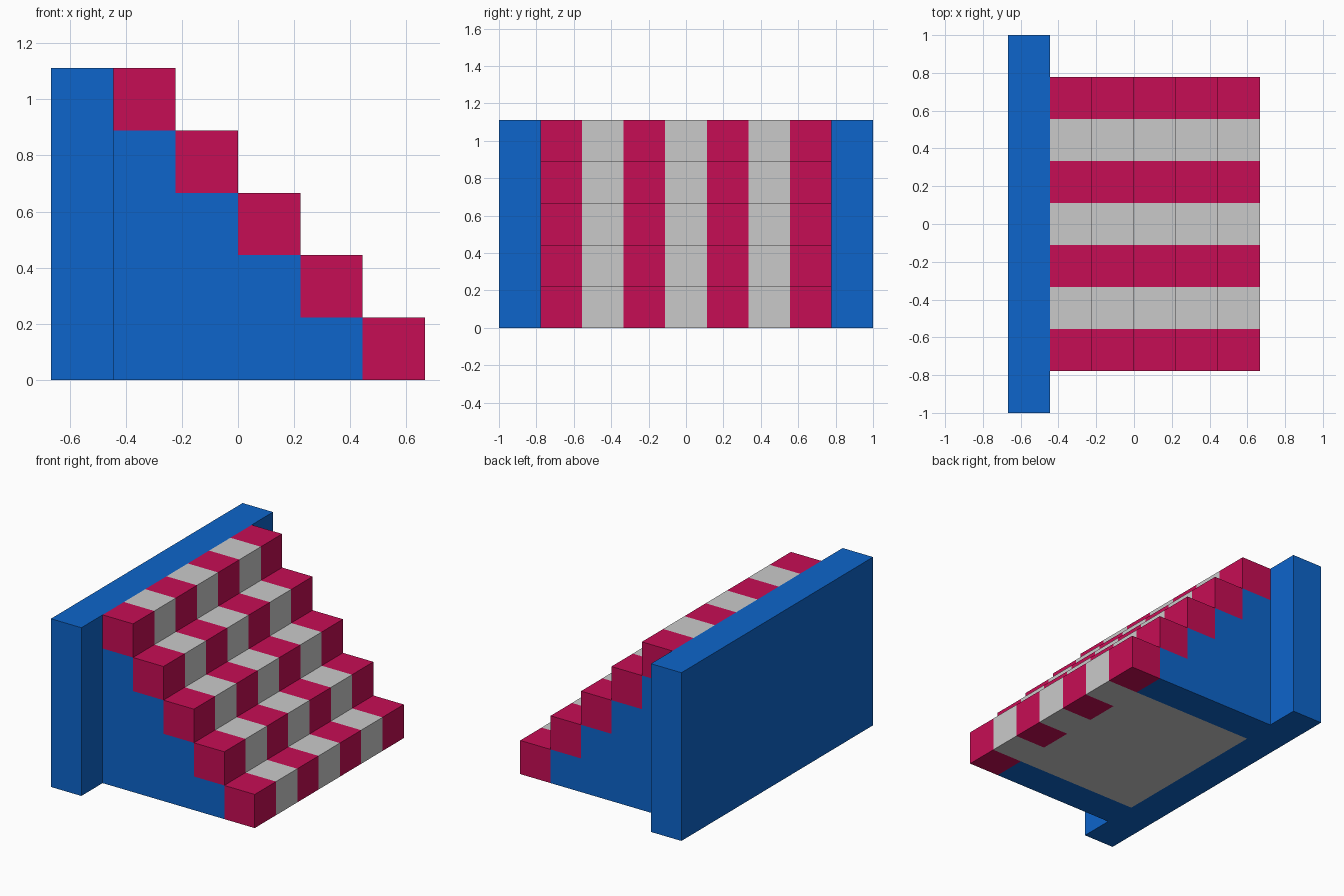
import bpy, bmesh
from mathutils import Vector

if "Cube" in bpy.data.objects:
    bpy.data.objects.remove(bpy.data.objects["Cube"])

U = 2 / 9  # one block


def material(name, rgb):
    m = bpy.data.materials.new(name)
    m.diffuse_color = (*rgb, 1)
    m.use_nodes = True
    m.node_tree.nodes["Principled BSDF"].inputs["Base Color"].default_value = m.diffuse_color
    return m


BLUE, RED, GREY = 0, 1, 2
MATS = [material("blue", (0.004, 0.130, 0.597)),
        material("crimson", (0.565, 0.004, 0.089)),
        material("light grey", (0.591, 0.591, 0.591))]

# Back wall: one block thick, nine wide, five high
wall = {(0, j, k): BLUE for j in range(9) for k in range(5)}

# Staircase: striped treads, blue side cheeks, grey core
stairs = {}
for i in range(1, 6):
    for j in range(1, 8):
        for k in range(6 - i):
            if k == 5 - i:
                stairs[i, j, k] = RED if j % 2 else GREY
            else:
                stairs[i, j, k] = BLUE if j in (1, 7) else GREY

solid = set(wall) | set(stairs)


def build(name, blocks):
    """Outer skin of a group of blocks, with flat regions merged by colour."""
    bm = bmesh.new()
    for cell, colour in blocks.items():
        centre = Vector(cell) + Vector((0.5, 0.5, 0.5))
        for axis in range(3):
            for sign in (-1, 1):
                n = Vector((0, 0, 0))
                n[axis] = sign
                if tuple(int(c + d) for c, d in zip(cell, n)) in solid:
                    continue
                a = Vector((0, 0, 0))
                a[(axis + 1) % 3] = 0.5
                b = n.cross(a)
                corners = [centre + n / 2 + s * a + t * b
                           for s, t in ((-1, -1), (1, -1), (1, 1), (-1, 1))]
                f = bm.faces.new([bm.verts.new(((p.x - 3) * U, (p.y - 4.5) * U, p.z * U))
                                  for p in corners])
                f.material_index = colour
    bmesh.ops.remove_doubles(bm, verts=bm.verts[:], dist=1e-4)
    bmesh.ops.dissolve_limit(bm, angle_limit=0.01, verts=bm.verts[:],
                             edges=bm.edges[:], delimit={'MATERIAL'})
    me = bpy.data.meshes.new(name)
    for m in MATS:
        me.materials.append(m)
    bm.to_mesh(me)
    bm.free()
    bpy.context.collection.objects.link(bpy.data.objects.new(name, me))


build("back_wall", wall)
build("striped_stairs", stairs)
